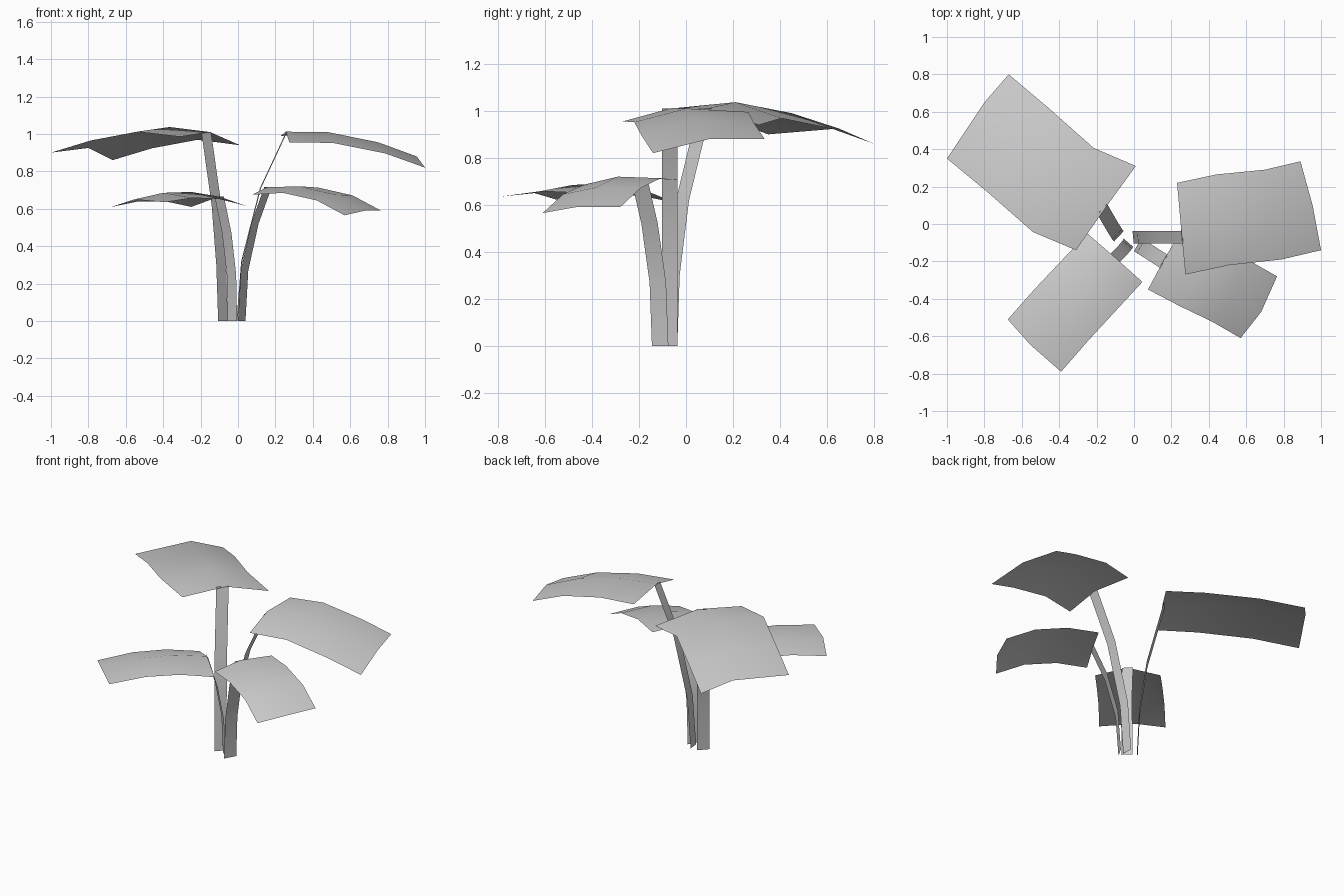
import bpy, bmesh
from mathutils import Vector

cube = bpy.data.objects.get("Cube")
if cube:
    bpy.data.objects.remove(cube, do_unlink=True)

# One matt grey for the whole plant
GREY = (0.6, 0.6, 0.6, 1.0)
grey = bpy.data.materials.new("plain_grey")
grey.diffuse_color = GREY
grey.use_nodes = True
bsdf = grey.node_tree.nodes["Principled BSDF"]
bsdf.inputs["Base Color"].default_value = GREY
bsdf.inputs["Roughness"].default_value = 0.8


def build_sheet(name, rows):
    """Skin rows of points into a single-layer, smooth surface facing up."""
    bm = bmesh.new()
    grid = [[bm.verts.new(p) for p in row] for row in rows]
    for a, b in zip(grid, grid[1:]):
        for j in range(len(a) - 1):
            bm.faces.new((a[j], a[j + 1], b[j + 1], b[j]))
    bm.normal_update()
    if sum(f.normal.z for f in bm.faces) < 0:
        bmesh.ops.reverse_faces(bm, faces=bm.faces[:])
    mesh = bpy.data.meshes.new(name)
    bm.to_mesh(mesh)
    bm.free()
    mesh.materials.append(grey)
    mesh.shade_smooth()
    obj = bpy.data.objects.new(name, mesh)
    bpy.context.collection.objects.link(obj)


def leaf(name, spine, base, tip):
    """Arched leaf: a midrib, with corner pairs at the base and the tip."""
    spine = [Vector(p) for p in spine]
    start = [Vector(c) - spine[0] for c in base]
    end = [Vector(c) - spine[-1] for c in tip]
    rows = []
    for i, p in enumerate(spine):
        t = i / (len(spine) - 1)
        rows.append([p + start[0].lerp(end[0], t), p, p + start[1].lerp(end[1], t)])
    build_sheet(name, rows)


def stem(name, path, half_width):
    """Flat ribbon swept along a path."""
    w = Vector(half_width)
    build_sheet(name, [[Vector(p) - w, Vector(p) + w] for p in path])


# Large back leaf, on the model's right
leaf("back_right_leaf",
     [(-0.15, 0.09, 1.01), (-0.366, 0.21, 1.037), (-0.60, 0.45, 0.99), (-0.80, 0.65, 0.925)],
     [(-0.31, -0.14, 0.985), (0.01, 0.31, 0.94)],
     [(-1.0, 0.35, 0.90), (-0.67, 0.80, 0.86)])
stem("back_right_stem",
     [(-0.08, -0.065, 0), (-0.09, -0.055, 0.3), (-0.115, -0.015, 0.62), (-0.17, 0.08, 1.01)],
     (0.026, 0.028, 0))

# Low front leaf, on the model's right
leaf("front_right_leaf",
     [(-0.10, -0.18, 0.665), (-0.25, -0.33, 0.69), (-0.40, -0.48, 0.685), (-0.555, -0.645, 0.65)],
     [(0.045, -0.31, 0.615), (-0.25, -0.05, 0.61)],
     [(-0.39, -0.79, 0.635), (-0.675, -0.51, 0.61)])
stem("front_right_stem",
     [(-0.03, -0.10, 0), (-0.035, -0.11, 0.25), (-0.06, -0.14, 0.47), (-0.10, -0.18, 0.665)],
     (0.025, -0.022, 0))

# High leaf, on the model's left
leaf("high_left_leaf",
     [(0.255, -0.06, 1.012), (0.48, 0.0, 1.01), (0.75, 0.04, 0.955), (0.955, 0.10, 0.88)],
     [(0.275, -0.27, 0.955), (0.23, 0.22, 0.99)],
     [(1.0, -0.14, 0.82), (0.89, 0.335, 0.88)])
stem("high_left_stem",
     [(-0.005, -0.07, 0), (0.02, -0.07, 0.32), (0.12, -0.07, 0.71), (0.26, -0.07, 1.01)],
     (0.003, -0.033, 0))

# Low front leaf, on the model's left
leaf("front_left_leaf",
     [(0.155, -0.20, 0.715), (0.33, -0.29, 0.72), (0.52, -0.38, 0.675), (0.68, -0.47, 0.59)],
     [(0.075, -0.35, 0.675), (0.26, -0.02, 0.705)],
     [(0.57, -0.61, 0.565), (0.765, -0.28, 0.59)])
stem("front_left_stem",
     [(0.02, -0.11, 0), (0.035, -0.12, 0.27), (0.09, -0.155, 0.52), (0.16, -0.20, 0.715)],
     (0.02, 0.035, 0))
